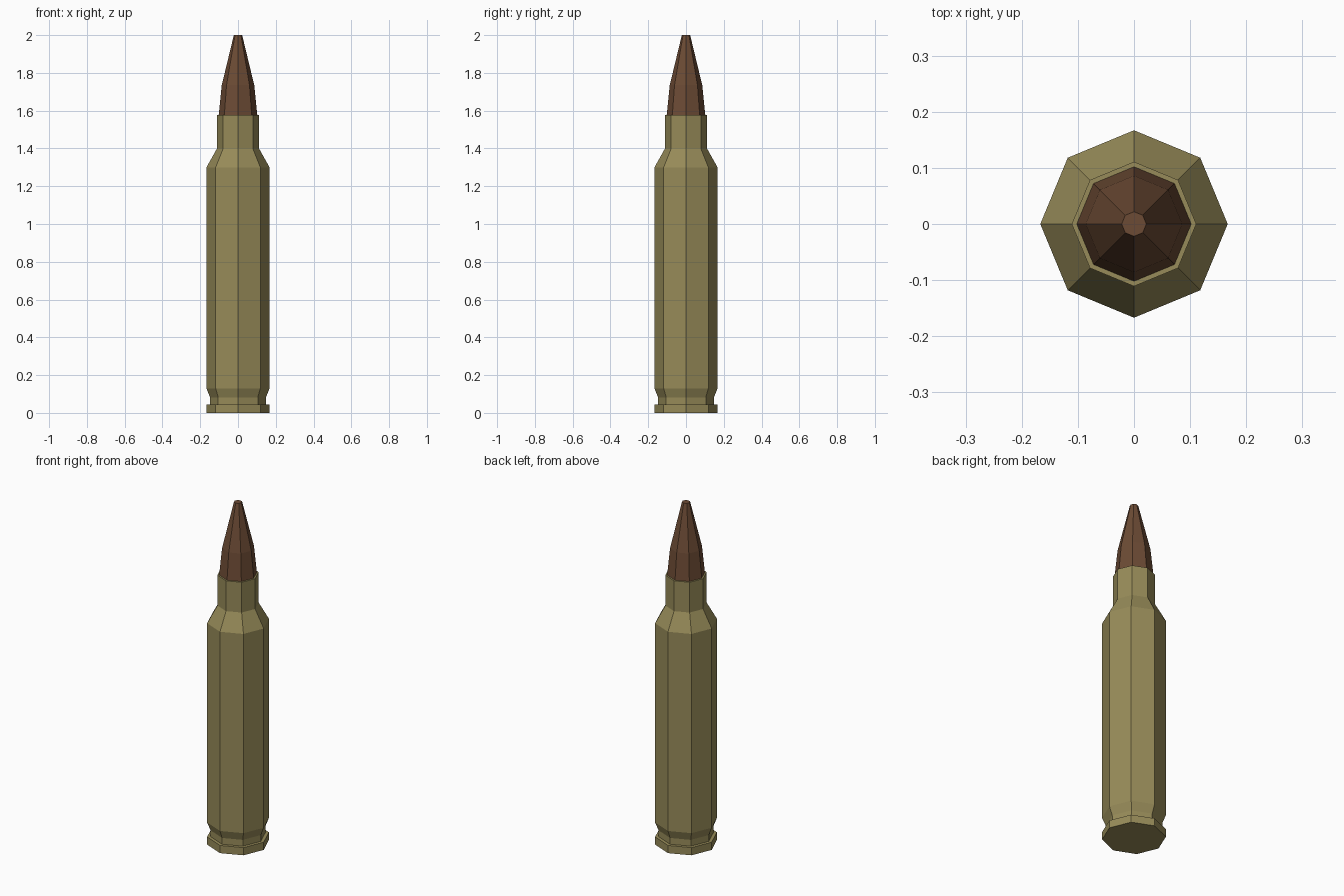
import bpy, bmesh
from math import cos, sin, pi

if "Cube" in bpy.data.objects:
    bpy.data.objects.remove(bpy.data.objects["Cube"])

SIDES = 8


def material(name, color):
    m = bpy.data.materials.new(name)
    m.diffuse_color = color
    m.use_nodes = True
    m.node_tree.nodes["Principled BSDF"].inputs["Base Color"].default_value = m.diffuse_color
    return m


def lathe(name, profile, mat, cap_bottom=False, cap_top=False):
    """Revolve (radius, z) points into a flat-faced octagonal shell."""
    bm = bmesh.new()
    rings = [[bm.verts.new((r * cos(2 * pi * i / SIDES), r * sin(2 * pi * i / SIDES), z))
              for i in range(SIDES)] for r, z in profile]
    for low, high in zip(rings, rings[1:]):
        for i in range(SIDES):
            j = (i + 1) % SIDES
            bm.faces.new((low[i], low[j], high[j], high[i]))
    if cap_bottom:
        bm.faces.new(rings[0][::-1])
    if cap_top:
        bm.faces.new(rings[-1])
    me = bpy.data.meshes.new(name)
    bm.to_mesh(me)
    bm.free()
    me.materials.append(mat)
    ob = bpy.data.objects.new(name, me)
    bpy.context.collection.objects.link(ob)
    return ob


brass = material("brass", (0.31, 0.26, 0.10, 1))
copper = material("copper", (0.15, 0.07, 0.035, 1))

# Case: rim, extractor groove, body, shoulder, neck and flat mouth lip
lathe("case", [(0.167, 0), (0.167, 0.045), (0.148, 0.045), (0.148, 0.082),
               (0.167, 0.13), (0.167, 1.30), (0.111, 1.40), (0.111, 1.578),
               (0.102, 1.578)], brass, cap_bottom=True)

# Tip: tapered nose with a small flat end
lathe("tip", [(0.102, 1.578), (0.086, 1.735), (0.022, 2.0)], copper, cap_top=True)
